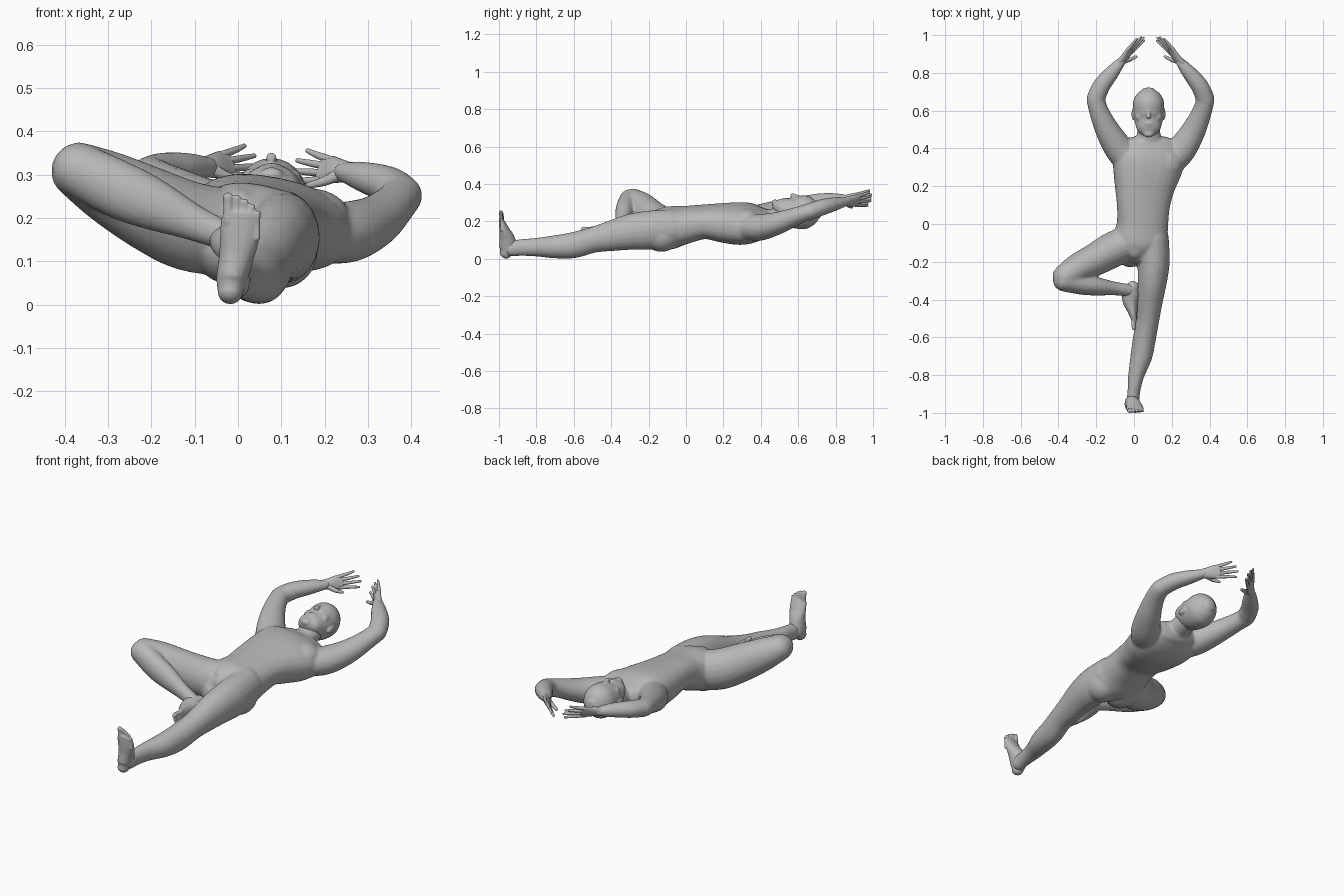
import bpy, bmesh, math
from mathutils import Vector, Matrix

cube = bpy.data.objects.get("Cube")
if cube:
    bpy.data.objects.remove(cube, do_unlink=True)

grey = bpy.data.materials.new("clay_grey")
grey.use_nodes = True
COLOUR = (0.48, 0.48, 0.48, 1)
grey.diffuse_color = COLOUR
for n in grey.node_tree.nodes:
    if n.type == 'BSDF_PRINCIPLED':
        n.inputs["Base Color"].default_value = COLOUR


def spline(pts, steps=4):
    """Catmull-Rom through (x, y, z, half width, half depth)."""
    p = [Vector(q) for q in pts]
    out = []
    for i in range(len(p) - 1):
        a, b, c, d = p[max(i - 1, 0)], p[i], p[i + 1], p[min(i + 2, len(p) - 1)]
        for s in range(steps):
            t = s / steps
            out.append(0.5 * (2 * b + (c - a) * t + (2 * a - 5 * b + 4 * c - d) * t * t
                              + (3 * b - a - 3 * c + d) * t ** 3))
    return out + [p[-1]]


def loft(bm, pts, up=(0, 0, 1), sides=20, power=1.0, dome=0.9):
    """Tube of elliptical sections with domed ends."""
    path = spline(pts)
    cen = [Vector(q[:3]) for q in path]
    rings = []
    for i, q in enumerate(path):
        t = (cen[min(i + 1, len(cen) - 1)] - cen[max(i - 1, 0)]).normalized()
        side = t.cross(Vector(up)).normalized()
        rings.append((cen[i], side, side.cross(t), t, q[3], q[4]))

    def cap(ring, sign):
        c, s, u, t, a, b = ring
        res = []
        for ang in (0.45, 0.9, 1.3):
            k = math.cos(ang)
            res.append((c + t * sign * dome * min(a, b) * math.sin(ang), s, u, t, a * k, b * k))
        return res
    rings = cap(rings[0], -1)[::-1] + rings + cap(rings[-1], 1)
    loops = []
    for c, s, u, t, a, b in rings:
        loop = []
        for k in range(sides):
            f = 2 * math.pi * k / sides
            x, y = math.cos(f), math.sin(f)
            x, y = (math.copysign(abs(v) ** power, v) for v in (x, y))
            loop.append(bm.verts.new(c + s * a * x + u * b * y))
        loops.append(loop)
    for l, m in zip(loops, loops[1:]):
        for k in range(sides):
            j = (k + 1) % sides
            bm.faces.new((l[k], l[j], m[j], m[k]))
    bm.faces.new(loops[0][::-1])
    bm.faces.new(loops[-1])


def ball(bm, centre, size):
    bmesh.ops.create_uvsphere(bm, u_segments=20, v_segments=12, radius=1,
                              matrix=Matrix.Translation(centre) @ Matrix.Diagonal((*size, 1)))


def finish(name, bm, voxel=None, smooth=0):
    bmesh.ops.recalc_face_normals(bm, faces=bm.faces)
    me = bpy.data.meshes.new(name)
    bm.to_mesh(me)
    bm.free()
    me.materials.append(grey)
    me.shade_smooth()
    ob = bpy.data.objects.new(name, me)
    bpy.context.collection.objects.link(ob)
    if voxel:
        r = ob.modifiers.new("blend", 'REMESH')
        r.mode, r.voxel_size, r.use_smooth_shade = 'VOXEL', voxel, True
        s = ob.modifiers.new("soften", 'SMOOTH')
        s.factor, s.iterations = 0.5, smooth
    return ob


# Body: torso rolled slightly towards its left side
MID = 0.0875
ROLL = math.radians(11)
body = bmesh.new()
loft(body, [(0.045, -0.15, 0.152, 0.105, 0.092), (0.035, -0.09, 0.165, 0.143, 0.112),
            (0.045, 0.0, 0.182, 0.136, 0.098), (0.05, 0.1, 0.198, 0.142, 0.088),
            (0.057, 0.2, 0.193, 0.162, 0.101), (0.071, 0.3, 0.188, 0.187, 0.107),
            (0.082, 0.37, 0.19, 0.186, 0.095), (0.085, 0.43, 0.198, 0.14, 0.066)],
     up=(math.sin(ROLL), 0, math.cos(ROLL)), sides=28, power=0.85, dome=0.6)
for x, z in ((0.0, 0.235), (0.155, 0.21)):         # chest muscles
    ball(body, (x, 0.32, z), (0.1, 0.09, 0.06))
for x, z in ((-0.02, 0.135), (0.1, 0.125)):        # buttocks
    ball(body, (x, -0.13, z), (0.085, 0.1, 0.088))
ball(body, (0.005, -0.13, 0.225), (0.04, 0.06, 0.045))
# Neck
loft(body, [(0.08, 0.4, 0.2, 0.095, 0.062), (0.078, 0.46, 0.215, 0.066, 0.052),
            (0.077, 0.55, 0.235, 0.057, 0.055)])
# Straight left leg
loft(body, [(0.1, -0.07, 0.165, 0.084, 0.1), (0.104, -0.2, 0.153, 0.085, 0.104),
            (0.097, -0.3, 0.143, 0.078, 0.096), (0.085, -0.4, 0.122, 0.069, 0.082),
            (0.074, -0.5, 0.1, 0.061, 0.069), (0.056, -0.6, 0.073, 0.061, 0.07),
            (0.039, -0.7, 0.064, 0.058, 0.062), (0.012, -0.8, 0.062, 0.043, 0.05),
            (0.0, -0.88, 0.06, 0.034, 0.045), (-0.006, -0.94, 0.055, 0.034, 0.043)])
ball(body, (0.068, -0.55, 0.115), (0.035, 0.045, 0.04))
# Bent right leg
loft(body, [(-0.01, -0.09, 0.165, 0.09, 0.1), (-0.11, -0.135, 0.18, 0.094, 0.104),
            (-0.2, -0.185, 0.219, 0.087, 0.098), (-0.3, -0.235, 0.272, 0.077, 0.084),
            (-0.37, -0.283, 0.311, 0.066, 0.066)])
loft(body, [(-0.372, -0.295, 0.313, 0.062, 0.062), (-0.28, -0.32, 0.268, 0.054, 0.067),
            (-0.2, -0.33, 0.233, 0.049, 0.061), (-0.1, -0.342, 0.188, 0.036, 0.042),
            (-0.02, -0.352, 0.155, 0.034, 0.034)])
# Arms: (x, y, radius) for both, with heights for the left and the right
ARM = [(0.2, 0.335, 0.076), (0.256, 0.4, 0.077), (0.315, 0.495, 0.065), (0.36, 0.595, 0.052),
       (0.378, 0.66, 0.049)]
FORE = [(0.379, 0.66, 0.049), (0.348, 0.73, 0.047), (0.293, 0.8, 0.039), (0.243, 0.86, 0.025)]
HEIGHTS = {1: ((0.165, 0.168, 0.192, 0.23, 0.252), (0.252, 0.276, 0.294, 0.307)),
           -1: ((0.21, 0.222, 0.255, 0.285, 0.297), (0.297, 0.308, 0.315, 0.318))}
for side, (za, zf) in HEIGHTS.items():
    for pts, zs in ((ARM, za), (FORE, zf)):
        loft(body, [(MID + side * (x - MID), y, z, r, r * 0.92) for (x, y, r), z in zip(pts, zs)])
finish("body", body, 0.0075, 7)

# Head
HX = 0.077
head = bmesh.new()
loft(head, [(HX, 0.478, 0.292, 0.036, 0.027), (HX, 0.5, 0.28, 0.06, 0.048),
            (HX, 0.55, 0.256, 0.075, 0.077), (HX, 0.6, 0.248, 0.082, 0.088),
            (HX, 0.65, 0.25, 0.081, 0.087), (HX, 0.69, 0.25, 0.06, 0.064),
            (HX, 0.708, 0.25, 0.036, 0.038)], sides=28, dome=0.4)
ball(head, (HX, 0.476, 0.297), (0.028, 0.018, 0.02))                   # chin
loft(head, [(HX, 0.615, 0.326, 0.008, 0.009), (HX, 0.585, 0.335, 0.009, 0.011),
            (HX, 0.566, 0.339, 0.013, 0.013)], dome=0.6)                # nose
for z, y in ((0.316, 0.533), (0.313, 0.522)):                           # lips
    ball(head, (HX, y, z), (0.027, 0.007, 0.012))
for s in (1, -1):
    loft(head, [(HX + s * 0.008, 0.62, 0.327, 0.009, 0.009), (HX + s * 0.032, 0.625, 0.321, 0.01, 0.01),
                (HX + s * 0.055, 0.617, 0.303, 0.009, 0.009)])          # brow
    ball(head, (HX + s * 0.04, 0.57, 0.292), (0.03, 0.032, 0.023))      # cheek
    ball(head, (HX + s * 0.081, 0.582, 0.238), (0.009, 0.032, 0.018))   # ear
finish("head", head, 0.004, 6)


def mapped(origin, lat, fwd, up, pts):
    return [(*(origin + lat * a + fwd * b + up * c), ra, rc) for a, b, c, ra, rc in pts]


# Feet: lateral, heel-to-toe and sole-to-instep directions
def foot(name, origin, lat, fwd, up):
    o, lat, fwd, up = Vector(origin), Vector(lat), Vector(fwd).normalized(), Vector(up).normalized()
    bm = bmesh.new()
    loft(bm, mapped(o, lat, fwd, up, [
        (-0.018, 0.028, 0.036, 0.029, 0.032), (-0.014, 0.06, 0.048, 0.036, 0.047),
        (-0.004, 0.11, 0.044, 0.04, 0.041), (0.003, 0.15, 0.031, 0.045, 0.029),
        (0.006, 0.19, 0.019, 0.046, 0.018), (0.007, 0.21, 0.013, 0.042, 0.012)]), up=up)
    for a, tip, r in ((-0.022, 0.251, 0.0125), (-0.002, 0.248, 0.009), (0.015, 0.24, 0.0085),
                      (0.031, 0.229, 0.008), (0.044, 0.213, 0.0075)):
        loft(bm, mapped(o, lat, fwd, up, [(a, tip - 0.06, 0.015, r, r), (a, tip - 0.022, 0.015, r, r),
                                          (a * 1.05, tip - 0.002, 0.011, r, r * 0.9)]), up=up, sides=12)
    finish(name, bm, 0.0035, 4)


foot("left_foot", (0, -1.001, 0), (1, 0, 0), (0, 0, 1), (0, 1, 0))
foot("right_foot", (0.036, -0.305, 0.135), (0, 0, -1), (-0.1, -1, 0), (-1, 0.1, 0))


# Hands: palms facing each other, fingers spread
def hand(name, side, z):
    o = Vector((MID + side * (0.248 - MID), 0.858, z))
    fwd = Vector((-0.65 * side, 0.76, 0.06)).normalized()
    inward = Vector((-0.76 * side, -0.64, 0))
    thumb = inward * 0.5 + Vector((0, 0, -1))
    thumb = (thumb - fwd * thumb.dot(fwd)).normalized()
    palm = (inward - thumb * inward.dot(thumb))
    palm = (palm - fwd * palm.dot(fwd)).normalized()
    bm = bmesh.new()
    loft(bm, mapped(o, thumb, fwd, palm, [
        (0, -0.01, 0, 0.024, 0.02), (0.001, 0.03, 0.002, 0.031, 0.017),
        (0, 0.065, 0, 0.036, 0.013), (0, 0.085, 0, 0.034, 0.01)]), up=palm)
    for a, spread, length in ((0.027, 0.013, 0.086), (0.009, 0.004, 0.098),
                              (-0.009, -0.005, 0.092), (-0.026, -0.015, 0.072)):
        loft(bm, mapped(o, thumb, fwd, palm, [
            (a, 0.07, 0, 0.0095, 0.0095), (a + spread * 0.5, 0.08 + length * 0.5, 0.003, 0.008, 0.008),
            (a + spread, 0.08 + length, 0.006, 0.0055, 0.0055)]), up=palm, sides=12)
    loft(bm, mapped(o, thumb, fwd, palm, [
        (0.012, 0.012, 0.006, 0.015, 0.014), (0.036, 0.04, 0.016, 0.011, 0.01),
        (0.053, 0.075, 0.025, 0.007, 0.007)]), up=palm, sides=12)
    finish(name, bm)


hand("left_hand", 1, 0.307)
hand("right_hand", -1, 0.318)
